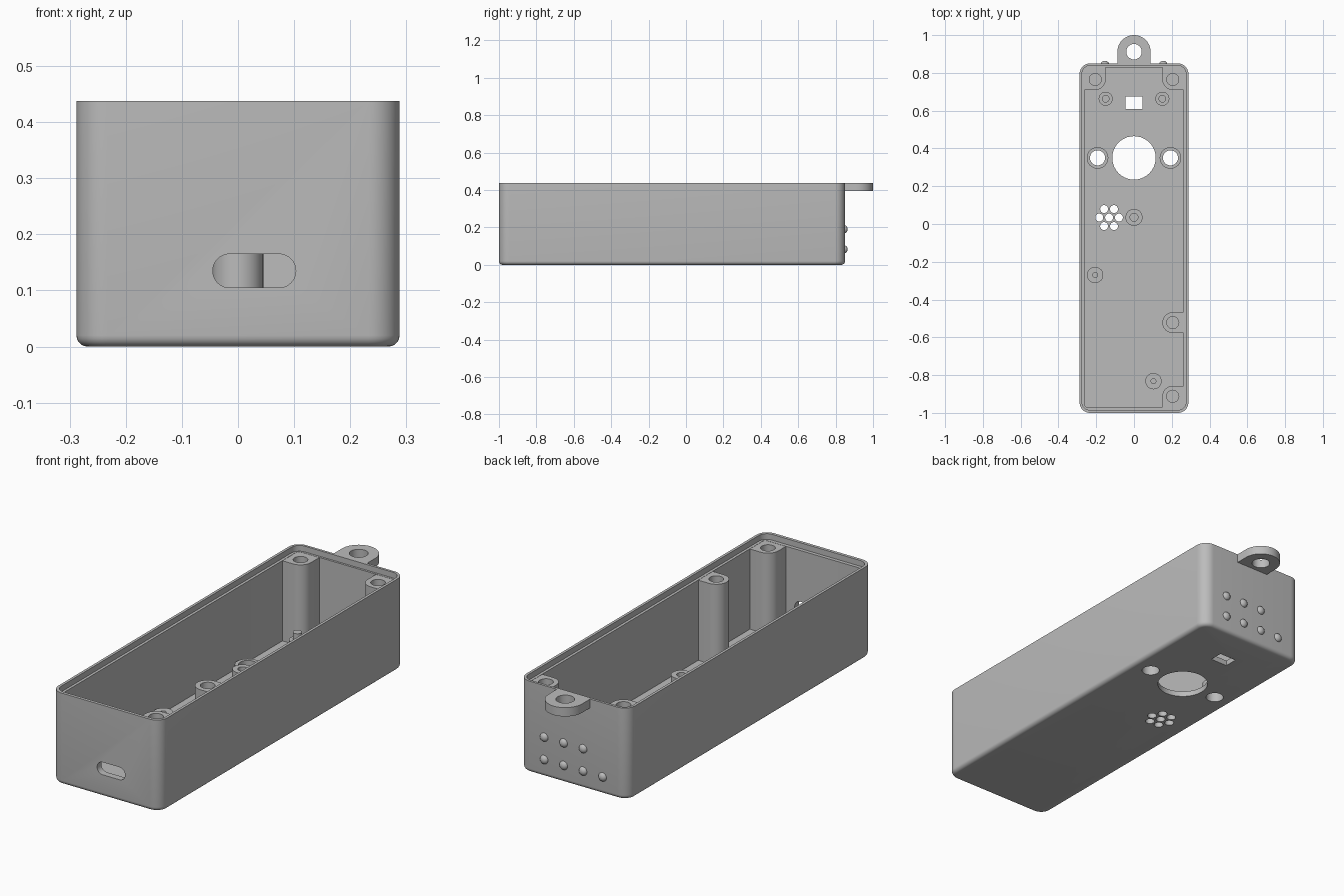
import bpy, bmesh, math
from mathutils import Matrix

cube = bpy.data.objects.get("Cube")
if cube:
    bpy.data.objects.remove(cube, do_unlink=True)

grey = bpy.data.materials.new("grey plastic")
grey.use_nodes = True
grey.diffuse_color = (0.5, 0.5, 0.5, 1)
grey.node_tree.nodes["Principled BSDF"].inputs["Base Color"].default_value = grey.diffuse_color


def outline(x0, x1, y0, y1, radii, steps=10):
    """Rectangle outline; radii run counter-clockwise from the high x, high y corner."""
    pts = []
    corners = ((x1, y1, -1, -1), (x0, y1, 1, -1), (x0, y0, 1, 1), (x1, y0, -1, 1))
    for i, ((cx, cy, sx, sy), r) in enumerate(zip(corners, radii)):
        for k in range(steps + 1 if r else 1):
            a = math.pi / 2 * (i + k / steps)
            p = (cx + r * (sx + math.cos(a)), cy + r * (sy + math.sin(a))) if r else (cx, cy)
            if not pts or math.dist(p, pts[-1]) > 1e-5:
                pts.append(p)
    if math.dist(pts[0], pts[-1]) < 1e-5:
        pts.pop()
    return pts


def disc(x, y, r):
    return outline(x - r, x + r, y - r, y + r, [r] * 4)


def finish(name, bm):
    bmesh.ops.recalc_face_normals(bm, faces=bm.faces[:])
    mesh = bpy.data.meshes.new(name)
    bm.to_mesh(mesh)
    bm.free()
    mesh.materials.append(grey)
    ob = bpy.data.objects.new(name, mesh)
    bpy.context.collection.objects.link(ob)
    return ob


def prism(name, pts, z0, z1, fillet=0, matrix=None):
    bm = bmesh.new()
    base = bm.faces.new([bm.verts.new((x, y, z0)) for x, y in pts])
    top = bmesh.ops.extrude_face_region(bm, geom=[base], use_keep_orig=True)
    bmesh.ops.translate(bm, vec=(0, 0, z1 - z0),
                        verts=[g for g in top["geom"] if isinstance(g, bmesh.types.BMVert)])
    if fillet:
        edges = [e for e in bm.edges if all(v.co.z < z0 + 1e-5 for v in e.verts)]
        bmesh.ops.bevel(bm, geom=edges, offset=fillet, segments=5, profile=0.5, affect='EDGES')
    if matrix:
        bm.transform(matrix)
    return finish(name, bm)


def cut(target, pts, z0, z1, matrix=None):
    cutter = prism("cutter", pts, z0, z1, matrix=matrix)
    cutter.hide_render = True
    mod = target.modifiers.new("cut", 'BOOLEAN')
    mod.operation, mod.solver, mod.object = 'DIFFERENCE', 'EXACT', cutter
    bpy.context.view_layer.objects.active = target
    bpy.ops.object.modifier_apply(modifier=mod.name)
    bpy.data.objects.remove(cutter, do_unlink=True)


H, FLOOR, LEDGE = 0.4375, 0.026, 0.41
W, BACK, FRONT = 0.288, 0.85, -1.0
IN_X, IN_BACK, IN_FRONT = 0.262, 0.828, -0.968
parts = []

# Case shell: filleted outer body, cavity and stepped rim
case = prism("case", outline(-W, W, FRONT, BACK, [0.055] * 4), 0, H, fillet=0.02)
parts.append(case)
cut(case, outline(-IN_X, IN_X, IN_FRONT, IN_BACK, [0.012] * 4), FLOOR, H + 0.1)
cut(case, outline(-W + 0.013, W - 0.013, FRONT + 0.015, BACK - 0.012, [0.042] * 4), LEDGE, H + 0.1)

# Floor openings: main hole, side holes, window and grille
SIDE_X, SIDE_Y = 0.193, 0.35
cut(case, disc(0, SIDE_Y, 0.115), -0.1, 0.1)
for s in (-1, 1):
    cut(case, disc(s * SIDE_X, SIDE_Y, 0.04), -0.1, 0.1)
cut(case, outline(-0.045, 0.045, 0.61, 0.675, [0] * 4), -0.1, 0.1)
GRILLE = (-0.132, 0.034)
cut(case, disc(*GRILLE, 0.021), -0.1, 0.1)
for k in range(6):
    a = k * math.pi / 3
    cut(case, disc(GRILLE[0] + 0.052 * math.cos(a), GRILLE[1] + 0.052 * math.sin(a), 0.021), -0.1, 0.1)

# Connector slot through the front wall
cut(case, outline(-0.045, 0.103, 0.105, 0.165, [0.03] * 4), 0.9, 1.1,
    matrix=Matrix.Rotation(math.pi / 2, 4, 'X'))

# Hanging lug on the back
lug = prism("hanging_lug", outline(-0.088, 0.088, 0.843, 1.0, [0.088, 0.088, 0, 0]), 0.395, H)
cut(lug, disc(0, 0.912, 0.041), 0.3, 0.5)
parts.append(lug)

# Screw posts merged into the walls
R, E = 0.055, 0.003
POST_X = 0.205
posts = {
    "back_left_post": (POST_X, 0.765, (POST_X - R, IN_X + E, 0.71, IN_BACK + E), (0, 0, R, 0)),
    "back_right_post": (-POST_X, 0.765, (-IN_X - E, R - POST_X, 0.71, IN_BACK + E), (0, 0, 0, R)),
    "middle_post": (POST_X, -0.522, (POST_X - R, IN_X + E, -0.522 - R, -0.522 + R), (0, R, R, 0)),
    "front_post": (POST_X, -0.912, (POST_X - R, IN_X + E, IN_FRONT - E, -0.912 + R), (0, R, 0, 0)),
}
for name, (x, y, box, radii) in posts.items():
    post = prism(name, outline(*box, radii), FLOOR - E, LEDGE - 0.001)
    cut(post, disc(x, y, 0.032), 0.15, 0.5)
    parts.append(post)


# Round bosses standing on the floor
def boss(name, x, y, r, hole, top, depth):
    ob = prism(name, disc(x, y, r), FLOOR - E, top)
    cut(ob, disc(x, y, hole), depth, top + 0.1)
    parts.append(ob)


boss("centre_post", 0, 0.035, 0.045, 0.021, 0.22, 0.1)
boss("right_boss", -0.206, -0.27, 0.043, 0.013, 0.075, 0.03)
boss("front_boss", 0.103, -0.832, 0.043, 0.013, 0.075, 0.03)
for side, s in (("left", 1), ("right", -1)):
    boss(side + "_ring", s * SIDE_X, SIDE_Y, 0.057, 0.04, 0.07, -0.1)
    parts.append(prism(side + "_pin_base", disc(s * 0.15, 0.663, 0.037), FLOOR - E, 0.08))
    parts.append(prism(side + "_pin", disc(s * 0.15, 0.663, 0.02), 0.07, 0.117))

# Raised dots on the back wall: four below, three above
for row, (z, count) in enumerate(((0.083, 4), (0.19, 3))):
    for i in range(count):
        bm = bmesh.new()
        bmesh.ops.create_uvsphere(bm, u_segments=20, v_segments=12, radius=0.021)
        bm.transform(Matrix.Translation((0.155 - 0.103 * i, 0.848, z)) @ Matrix.Diagonal((1, 0.76, 1, 1)))
        parts.append(finish(f"back_dot_{row}_{i}", bm))

# Smooth rounded faces, keep edges sharp
bpy.ops.object.select_all(action='DESELECT')
for ob in parts:
    ob.select_set(True)
bpy.context.view_layer.objects.active = case
bpy.ops.object.shade_smooth_by_angle(angle=math.radians(30))
